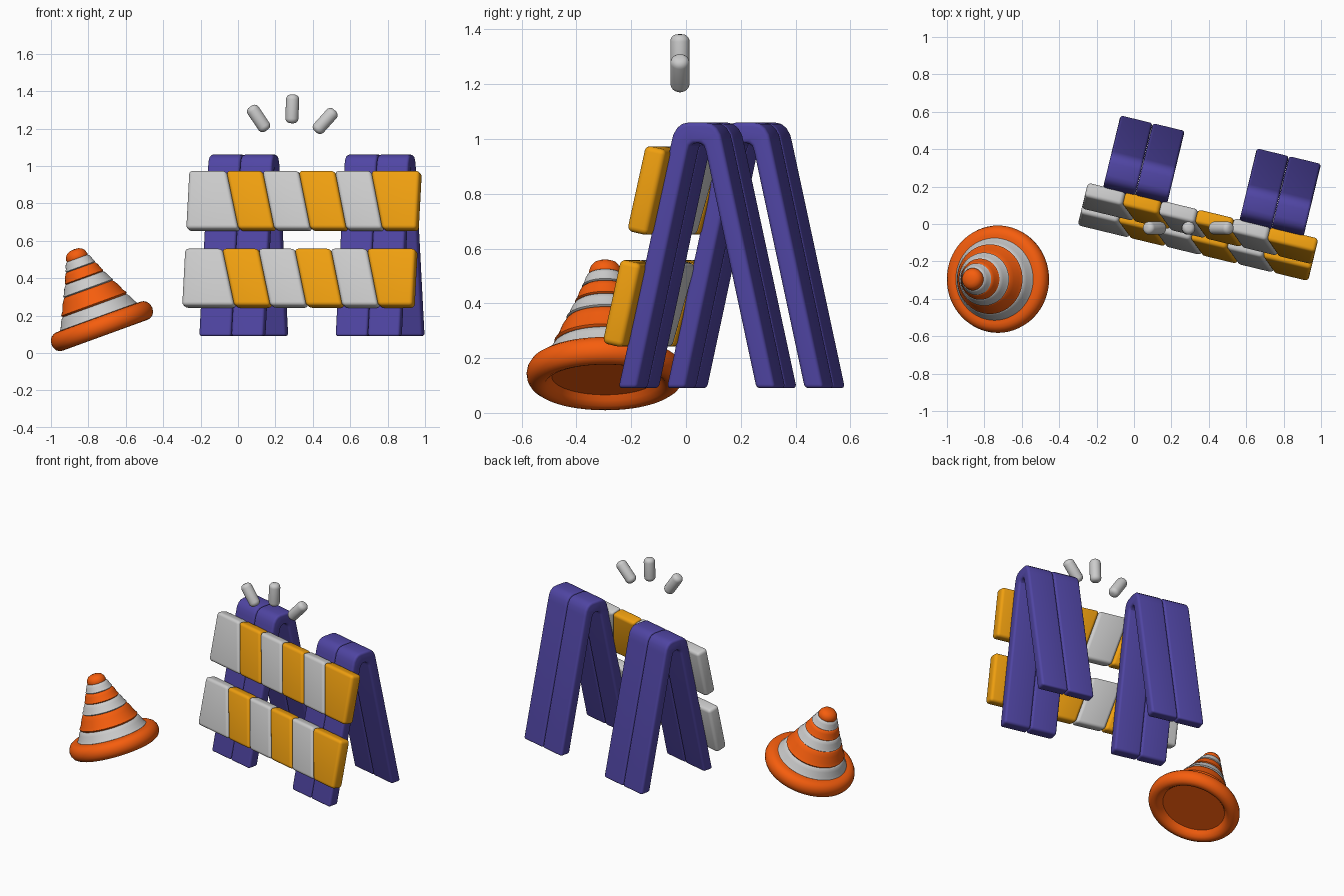
import bpy, bmesh, math
from mathutils import Matrix, Vector

if "Cube" in bpy.data.objects:
    bpy.data.objects.remove(bpy.data.objects["Cube"])


def material(name, rgb):
    m = bpy.data.materials.new(name)
    m.diffuse_color = (*rgb, 1)
    m.use_nodes = True
    m.node_tree.nodes["Principled BSDF"].inputs["Base Color"].default_value = m.diffuse_color
    return m


PURPLE = material("purple", (0.08, 0.06, 0.37))
AMBER = material("amber", (0.87, 0.35, 0.005))
ORANGE = material("orange", (0.92, 0.11, 0.004))


def finish(name, bm, matrix, mat=None, angle=35):
    bmesh.ops.recalc_face_normals(bm, faces=bm.faces)
    mesh = bpy.data.meshes.new(name)
    bm.to_mesh(mesh)
    bm.free()
    ob = bpy.data.objects.new(name, mesh)
    ob.matrix_world = matrix
    bpy.context.collection.objects.link(ob)
    if mat:
        mesh.materials.append(mat)
    bpy.ops.object.select_all(action='DESELECT')
    ob.select_set(True)
    bpy.context.view_layer.objects.active = ob
    bpy.ops.object.shade_smooth_by_angle(angle=math.radians(angle))
    return ob


def prism(name, poly, z0, z1, matrix, bevel, mat=None):
    """Extrude a flat outline from z0 to z1 and round its hard edges."""
    bm = bmesh.new()
    face = bm.faces.new([bm.verts.new((x, y, z0)) for x, y in poly])
    ext = bmesh.ops.extrude_face_region(bm, geom=[face])
    top = [v for v in ext["geom"] if isinstance(v, bmesh.types.BMVert)]
    bmesh.ops.translate(bm, verts=top, vec=(0, 0, z1 - z0))
    bmesh.ops.recalc_face_normals(bm, faces=bm.faces)
    hard = [e for e in bm.edges if e.calc_face_angle(0) > math.radians(35)]
    bmesh.ops.bevel(bm, geom=hard, offset=bevel, segments=4, profile=0.5,
                    affect='EDGES', clamp_overlap=True)
    return finish(name, bm, matrix, mat)


def lathe(name, profile, matrix, mat=None, closed=False, steps=64, angle=35):
    """Turn an (r, h) profile around the z axis."""
    bm = bmesh.new()
    vs = [bm.verts.new((r, 0, h)) for r, h in profile]
    pairs = list(zip(vs, vs[1:])) + ([(vs[-1], vs[0])] if closed else [])
    es = [bm.edges.new(p) for p in pairs]
    bmesh.ops.spin(bm, geom=vs + es, cent=(0, 0, 0), axis=(0, 0, 1),
                   angle=2 * math.pi, steps=steps)
    bmesh.ops.remove_doubles(bm, verts=bm.verts, dist=1e-4)
    return finish(name, bm, matrix, mat, angle)


# Barrier frame: x along the planks, y to the back
FRAME = Matrix.Translation((-0.21, 0.01, 0)) @ Matrix.Rotation(math.radians(-13.6), 4, 'Z')

# A-shaped legs: bent strips, two side by side in each pair
MID = 0.295
outer = [(0, 0.09), (0.198, 0.985), (0.206, 1.017), (0.22, 1.04), (0.239, 1.055), (0.262, 1.06)]
inner = [(0.28, 0.985), (0.269, 0.975), (0.262, 0.955), (0.072, 0.09)]
flip = lambda pts: [(2 * MID - x, z) for x, z in reversed(pts)]
strip = outer + flip(outer) + flip(inner) + inner
side = FRAME @ Matrix(((0, 0, 1, 0), (1, 0, 0, 0), (0, 1, 0, 0), (0, 0, 0, 1)))
for label, start in (("left", 0), ("right", 0.75)):
    for i in range(2):
        a = start + i * 0.177
        prism(f"{label}_leg_{i + 1}", strip, a, a + 0.176, side, 0.018, PURPLE)

# Striped planks leaning on the front of the legs
lean = math.radians(12.7)
board = FRAME @ Matrix.Translation((0, 0, 0.09)) @ Matrix.Rotation(math.pi / 2 - lean, 4, 'X')
for label, s0, s1 in (("lower", 0.152, 0.466), ("upper", 0.572, 0.892)):
    cuts = [(-0.085, -0.085)]
    cuts += [(0.202 + 0.198 * k, 0.119 + 0.199 * k) for k in range(5)]
    cuts += [(1.183, 1.183)]
    for k in range(6):
        (b0, t0), (b1, t1) = cuts[k], cuts[k + 1]
        prism(f"{label}_plank_block_{k + 1}", [(b0, s0), (b1, s0), (t1, s1), (t0, s1)],
              -0.004, 0.077, board, 0.02, AMBER if k % 2 else None)

# Tilted traffic cone
CONE = Matrix.Translation((-0.71, -0.295, 0.095)) @ Matrix.Rotation(math.radians(-20), 4, 'Y')
rim = [(0, 0.04), (0.195, 0.04), (0.207, 0.022), (0.222, 0.006), (0.24, 0.0),
       (0.258, 0.003), (0.274, 0.014), (0.284, 0.032), (0.287, 0.052),
       (0.283, 0.072), (0.272, 0.09), (0.255, 0.101), (0.236, 0.104), (0.19, 0.104), (0, 0.104)]
lathe("cone_base", rim, CONE, ORANGE, angle=50)

# Cone bands: (height, radius) at each stripe border
border = [(0.098, 0.217), (0.168, 0.183), (0.262, 0.139), (0.325, 0.107), (0.385, 0.082), (0.437, 0.06)]
for k, ((h0, r0), (h1, r1)) in enumerate(zip(border, border[1:])):
    h = h1 - h0
    band = [(r0 - 0.03, h0), (r0 - 0.003, h0), (r0 + 0.003, h0 + 0.1 * h),
            (r0 * 0.7 + r1 * 0.3 + 0.003, h0 + 0.3 * h),
            (r0 * 0.3 + r1 * 0.7 + 0.005, h0 + 0.7 * h),
            (r1 + 0.005, h0 + 0.92 * h), (r1 - 0.002, h1), (r1 - 0.03, h1)]
    lathe(f"cone_band_{k + 1}", band, CONE, ORANGE if k % 2 else None, closed=True, angle=60)
tip = [(0.03, 0.437), (0.058, 0.437), (0.06, 0.445), (0.054, 0.464), (0.043, 0.478),
       (0.025, 0.486), (0, 0.489)]
lathe("cone_tip", tip, CONE, ORANGE, angle=60)

# Three floating signal dashes above the barrier
R, HALF, B = 0.035, 0.077, 0.026
cap = [(R - B + B * math.cos(t), HALF - B + B * math.sin(t))
       for t in (i * math.pi / 10 for i in range(6))]
dash = [(0, -HALF)] + [(r, -h) for r, h in reversed(cap)] + cap + [(0, HALF)]
for label, x, z, tilt in (("left", 0.11, 1.254, -34), ("middle", 0.29, 1.305, 2), ("right", 0.466, 1.24, 42)):
    m = Matrix.Translation((x, -0.022, z)) @ Matrix.Rotation(math.radians(tilt), 4, 'Y')
    lathe(f"{label}_dash", dash, m, steps=32, angle=50)
